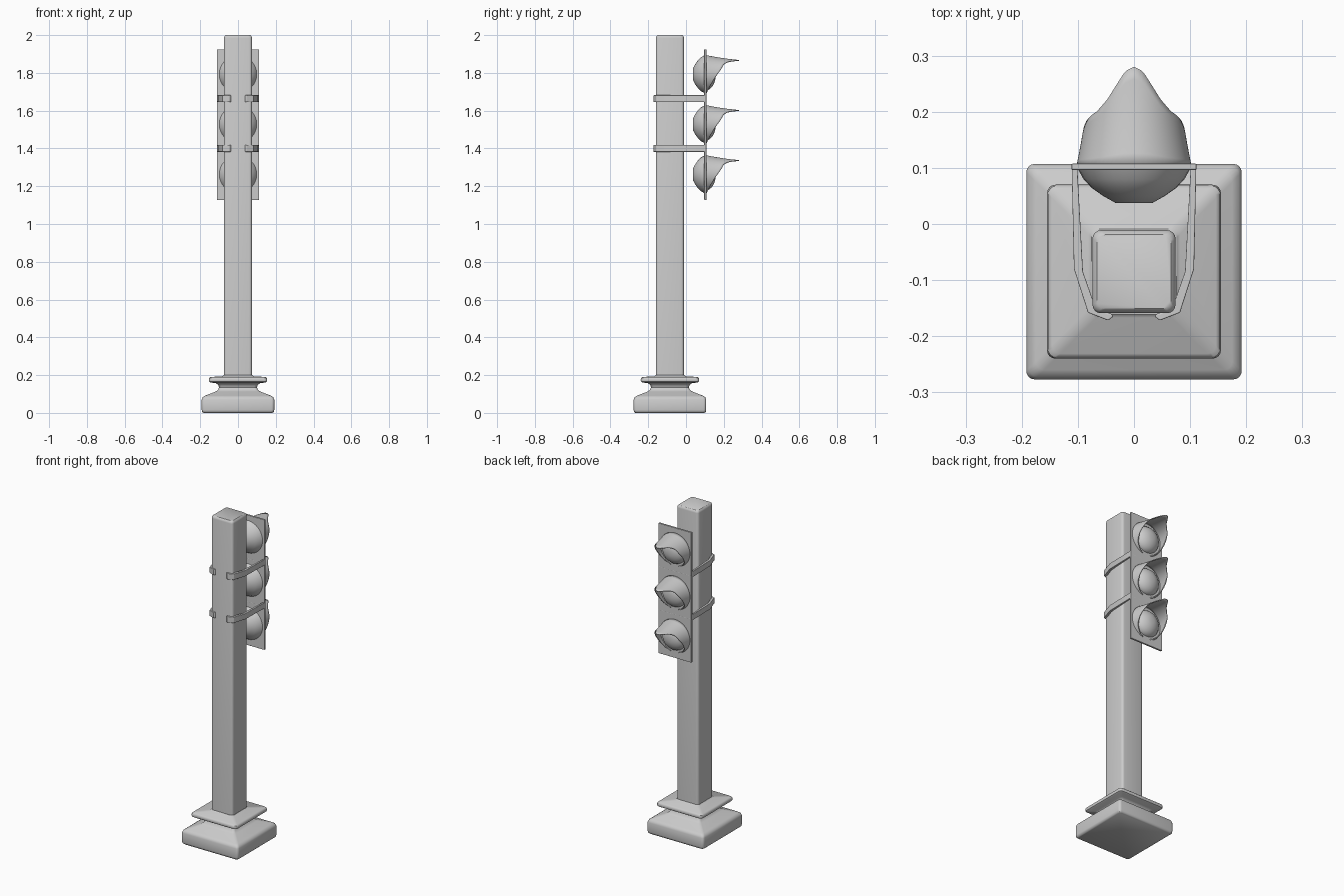
import bpy, bmesh, math
from mathutils import Vector

cube = bpy.data.objects.get("Cube")
if cube:
    bpy.data.objects.remove(cube, do_unlink=True)

grey = bpy.data.materials.new("light_grey")
grey.use_nodes = True
grey.diffuse_color = (0.6, 0.6, 0.6, 1)
grey.node_tree.nodes["Principled BSDF"].inputs["Base Color"].default_value = (0.6, 0.6, 0.6, 1)

POST_Y = -0.085
PANEL_Y = 0.102
LAMP_HEIGHTS = (1.26, 1.525, 1.79)


def finish(name, bm, angle=40, bevel=0):
    bmesh.ops.recalc_face_normals(bm, faces=bm.faces)
    mesh = bpy.data.meshes.new(name)
    bm.to_mesh(mesh)
    bm.free()
    mesh.materials.append(grey)
    ob = bpy.data.objects.new(name, mesh)
    bpy.context.collection.objects.link(ob)
    bpy.ops.object.select_all(action="DESELECT")
    bpy.context.view_layer.objects.active = ob
    ob.select_set(True)
    bpy.ops.object.shade_smooth_by_angle(angle=math.radians(angle))
    if bevel:
        mod = ob.modifiers.new("Bevel", "BEVEL")
        mod.width, mod.segments = bevel, 3
    return ob


def box(name, size, centre, bevel=0):
    bm = bmesh.new()
    bmesh.ops.create_cube(bm, size=1)
    for v in bm.verts:
        v.co = Vector(a * b for a, b in zip(v.co, size)) + Vector(centre)
    return finish(name, bm, bevel=bevel)


def loft(bm, rings, cap=True, closed=True):
    loops = [[bm.verts.new(p) for p in ring] for ring in rings]
    n = len(loops[0])
    for a, b in zip(loops, loops[1:]):
        for i in range(n if closed else n - 1):
            j = (i + 1) % n
            bm.faces.new((a[i], a[j], b[j], b[i]))
    if cap:
        bm.faces.new(loops[0])
        bm.faces.new(loops[-1])


def rounded_square(half, z, radius=0.015, steps=4):
    pts = []
    for corner in range(4):
        for s in range(steps + 1):
            a = math.pi / 2 * (corner + s / steps)
            mid = math.pi / 2 * (corner + 0.5)
            cx = math.copysign(half - radius, math.cos(mid))
            cy = math.copysign(half - radius, math.sin(mid))
            pts.append((cx + radius * math.cos(a), POST_Y + cy + radius * math.sin(a), z))
    return pts


def dish(name, z, profile, segments=32):
    # Round body on the y axis, from (radius, y) pairs
    bm = bmesh.new()
    angles = [2 * math.pi * i / segments for i in range(segments)]
    loft(bm, [[(r * math.sin(a), y, z + r * math.cos(a)) for a in angles] for r, y in profile])
    return finish(name, bm)


# Square post with softened edges
bm = bmesh.new()
loft(bm, [rounded_square(h, z) for h, z in
          ((0.074, 0.05), (0.074, 1.985), (0.072, 1.994), (0.066, 2.0))])
finish("post", bm)

# Stepped plinth with a narrow neck and a collar
plinth = ((0.183, 0), (0.19, 0.006), (0.192, 0.015), (0.192, 0.07), (0.187, 0.083),
          (0.175, 0.091), (0.118, 0.113), (0.106, 0.122), (0.1, 0.135), (0.104, 0.147),
          (0.116, 0.157), (0.146, 0.161), (0.153, 0.166), (0.155, 0.174), (0.153, 0.184),
          (0.146, 0.19), (0.082, 0.194), (0.076, 0.2))
bm = bmesh.new()
loft(bm, [rounded_square(h, z) for h, z in plinth])
finish("plinth", bm)


# Visor: a hood whose reach shrinks from the crown to the lower sides
REACH = ((0, 0.176), (12, 0.168), (24, 0.142), (36, 0.116), (50, 0.097), (73, 0.081),
         (90, 0.062), (105, 0.045), (125, 0.026), (150, 0.01), (165, 0.005))


def reach(angle):
    a = abs(angle)
    for (a0, d0), (a1, d1) in zip(REACH, REACH[1:]):
        if a <= a1:
            return d0 + (d1 - d0) * (a - a0) / (a1 - a0)
    return REACH[-1][1]


def visor(name, z):
    bm = bmesh.new()
    rings = []
    for step in range(9):
        ring = []
        for i in range(-33, 34):
            deg = i * 5
            d = reach(deg) * step / 8
            r = 0.1 - 0.21 * d + 0.35 * d * d
            a = math.radians(deg)
            ring.append((r * math.sin(a), PANEL_Y + 0.002 + d, z + r * math.cos(a)))
        rings.append(ring)
    loft(bm, rings, cap=False, closed=False)
    ob = finish(name, bm)
    mod = ob.modifiers.new("Thickness", "SOLIDIFY")
    mod.thickness, mod.offset = 0.005, 0
    return ob


# Three lamps: back plate, rear bowl, lens and visor
for label, z in zip(("lower", "middle", "upper"), LAMP_HEIGHTS):
    box(label + "_plate", (0.222, 0.011, 0.267), (0, PANEL_Y, z + 0.001), 0.0015)
    dish(label + "_bowl", z + 0.003,
         ((0.032, 0.037), (0.055, 0.05), (0.075, 0.064), (0.09, 0.08), (0.1, 0.098)))
    lens = [(0.08 * math.cos(t), PANEL_Y + 0.055 * math.sin(t))
            for t in (math.pi / 2 * k / 8 for k in range(8))]
    dish(label + "_lens", z - 0.003, lens)
    visor(label + "_visor", z + 0.002)

# Bent straps holding the lamps to the post, mirrored left and right
OUTER = ((0.111, 0.1), (0.107, -0.08), (0.082, -0.158), (0.046, -0.172), (0.037, -0.165))
INNER = ((0.101, 0.1), (0.091, -0.085), (0.07, -0.145), (0.05, -0.158), (0.04, -0.16))
for level, z in (("lower", 1.4), ("upper", 1.664)):
    for side, sx in (("left", 1), ("right", -1)):
        bm = bmesh.new()
        rings = []
        for (xo, yo), (xi, yi) in zip(OUTER, INNER):
            rings.append([(sx * xo, yo, z - 0.018), (sx * xo, yo, z + 0.018),
                          (sx * xi, yi, z + 0.018), (sx * xi, yi, z - 0.018)])
        loft(bm, rings)
        finish(f"{level}_{side}_strap", bm, angle=30, bevel=0.002)
